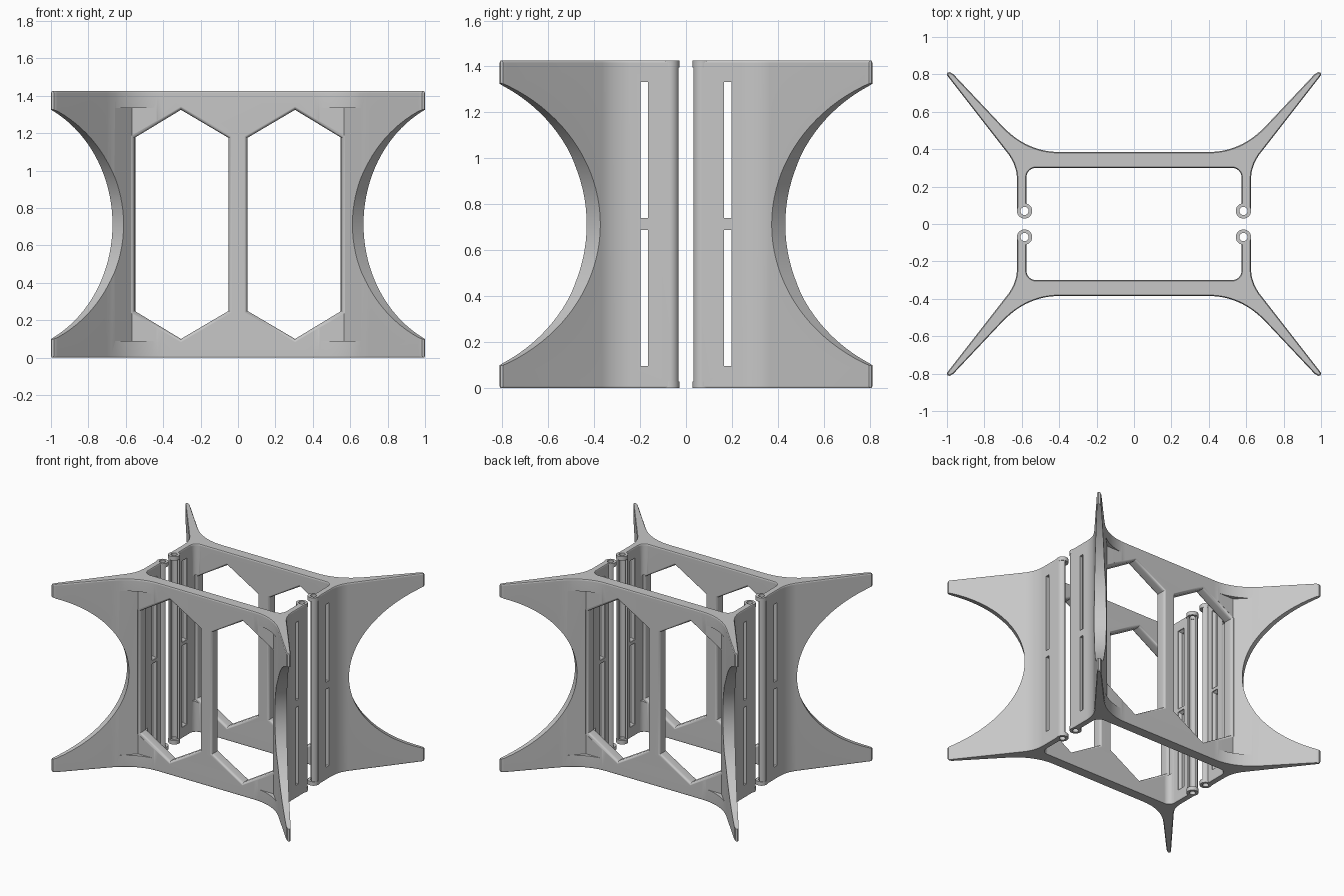
import bpy, bmesh, math
from mathutils import Vector, Matrix

if "Cube" in bpy.data.objects:
    bpy.data.objects.remove(bpy.data.objects["Cube"])

H = 1.425         # overall height
MID = H / 2

grey = bpy.data.materials.new("mid_grey")
grey.diffuse_color = (0.57, 0.57, 0.57, 1)
grey.use_nodes = True
grey.node_tree.nodes["Principled BSDF"].inputs["Base Color"].default_value = grey.diffuse_color


def offset(loop, d):
    """Move a counter-clockwise 2D loop inward by d (negative = outward)."""
    out = []
    for i, p in enumerate(loop):
        p = Vector(p)
        a = (p - Vector(loop[i - 1])).normalized()
        b = (Vector(loop[(i + 1) % len(loop)]) - p).normalized()
        na, nb = Vector((-a.y, a.x)), Vector((-b.y, b.x))
        out.append(p + (na + nb) * d / (1 + max(na.dot(nb), -0.5)))
    return out


def loft(bm, sections, mirror=False):
    """Skin matching loops of 3D points and cap both ends."""
    for sx in ((1, -1) if mirror else (1,)):
        rings = [[bm.verts.new((p[0] * sx, p[1], p[2])) for p in s] for s in sections]
        for lo, hi in zip(rings, rings[1:]):
            for i in range(len(lo)):
                bm.faces.new((lo[i - 1], lo[i], hi[i], hi[i - 1]))
        caps = [bm.faces.new(rings[0]), bm.faces.new(rings[-1])]
        for f in caps:
            f.normal_update()
        bmesh.ops.triangulate(bm, faces=caps)


def finish(name, bm):
    bm.normal_update()
    bmesh.ops.recalc_face_normals(bm, faces=bm.faces)
    me = bpy.data.meshes.new(name)
    bm.to_mesh(me)
    bm.free()
    me.materials.append(grey)
    ob = bpy.data.objects.new(name, me)
    bpy.context.collection.objects.link(ob)
    return ob


def smooth(ob):
    bpy.ops.object.select_all(action='DESELECT')
    ob.select_set(True)
    bpy.context.view_layer.objects.active = ob
    bpy.ops.object.shade_smooth_by_angle(angle=math.radians(30))
    m = ob.modifiers.new("flat_face_shading", 'WEIGHTED_NORMAL')
    m.keep_sharp = True


# --- bracket body: plate, arms and flared fins from one plan profile
right = [(0.525 + 0.05 * math.cos(a), 0.25 + 0.05 * math.sin(a))
         for a in (math.radians(90 - 15 * i) for i in range(7))]
right += [(0.575, 0.098), (0.606, 0.096), (0.610, 0.07), (0.625, 0.07),
          (0.625, 0.24), (0.629, 0.28), (0.643, 0.325), (0.665, 0.365),
          (0.988, 0.780), (1.0, 0.797), (0.998, 0.808), (0.985, 0.812), (0.965, 0.800)]
p0, p1, p2 = Vector((0.70, 0.519)), Vector((0.57, 0.385)), Vector((0.40, 0.385))
for i in range(13):
    t = i / 12
    right.append(tuple(p0 * (1 - t) ** 2 + p1 * 2 * t * (1 - t) + p2 * t * t))
plan = right + [(-x, y) for x, y in reversed(right)]
R = 0.005
bm = bmesh.new()
loft(bm, [[(p[0], p[1], z) for p in offset(plan, d)]
          for z, d in ((0, R), (R * 0.6, R * 0.6), (R * 2, 0),
                       (H - R * 2, 0), (H - R * 0.6, R * 0.6), (H, R))])
body = finish("back_bracket", bm)

# --- cutter: hexagonal windows with softened rims
hexagon = [(0.305, 0.10), (0.553, 0.25), (0.553, H - 0.25),
           (0.305, H - 0.10), (0.05, H - 0.25), (0.05, 0.25)]
bm = bmesh.new()
loft(bm, [[(p[0], y, p[1]) for p in offset(hexagon, -d)]
          for y, d in ((0.2, 0.018), (0.299, 0.018), (0.303, 0.009), (0.310, 0.003),
                       (0.320, 0), (0.365, 0), (0.375, 0.003), (0.382, 0.009),
                       (0.386, 0.018), (0.9, 0.018))],
     mirror=True)
cutters = [finish("window_cutter", bm)]

# --- cutter: removes the fillet between plate and fin, leaving it at the rims
bm = bmesh.new()
notch = [(0.38, 0.387), (0.568, 0.387), (0.70, 0.524), (0.70, 0.9), (0.38, 0.9)]
loft(bm, [[(x, y, z) for x, y in notch] for z in (0.09, H - 0.09)], mirror=True)
cutters.append(finish("fillet_cutter", bm))

# --- cutter: sweeping arc through each fin
arc = []
for i in range(41):
    a = -math.asin(0.62 / 0.687) * (1 - i / 20)
    arc.append((0.738 + 1.41 * 0.687 * (1 - math.cos(a)), MID + 0.687 * math.sin(a)))
arc += [(1.7, MID + 0.62), (1.7, MID - 0.62)]
bm = bmesh.new()
k = math.sqrt(0.5)
loft(bm, [[((s + t) * k, (s - t) * k, z) for s, z in arc] for t in (-0.35, 0.55)],
     mirror=True)
cutters.append(finish("fin_arc_cutter", bm))

# --- cutter: two narrow slots in each arm, wider on the inside
bm = bmesh.new()
for z0, z1 in ((0.096, 0.688), (0.740, 1.332)):
    slot = [(0.165, z0), (0.198, z0), (0.198, z1), (0.165, z1)]
    loft(bm, [[(x, p[0], p[1]) for p in offset(slot, -d)]
              for x, d in ((0.55, 0.014), (0.58, 0.014), (0.60, 0), (0.65, 0))],
         mirror=True)
cutters.append(finish("slot_cutter", bm))

for c in cutters:
    c.hide_render = True
    m = body.modifiers.new(c.name, 'BOOLEAN')
    m.operation, m.solver, m.object = 'DIFFERENCE', 'EXACT', c
bpy.context.view_layer.update()
dg = bpy.context.evaluated_depsgraph_get()
cut = bpy.data.meshes.new_from_object(body.evaluated_get(dg))
body.modifiers.clear()
body.data = cut
for c in cutters:
    bpy.data.objects.remove(c)


# --- hinge hooks: open tubes with closed, slightly flared end rings
def tube(bm, z0, z1, ro, ri, a0, a1, n=24):
    closed = a1 - a0 >= 360
    rows = []
    for i in range(n if closed else n + 1):
        a = math.radians(a0 + (a1 - a0) * i / n)
        rows.append([bm.verts.new((0.585 + r * math.cos(a), 0.07 + r * math.sin(a), z))
                     for r, z in ((ro, z0), (ro, z1), (ri, z1), (ri, z0))])
    pairs = list(zip(rows, rows[1:])) + ([(rows[-1], rows[0])] if closed else [])
    for p, q in pairs:
        for j in range(4):
            bm.faces.new((p[j - 1], p[j], q[j], q[j - 1]))
    if not closed:
        bm.faces.new(rows[0])
        bm.faces.new(rows[-1])


bm = bmesh.new()
tube(bm, 0.03, H - 0.03, 0.039, 0.024, -75, 160)
for z0, z1 in ((0.0, 0.03), (H - 0.03, H)):
    tube(bm, z0, z1, 0.041, 0.022, 0, 360)
bmesh.ops.recalc_face_normals(bm, faces=bm.faces)
# matching hook on the other arm
dup = bmesh.ops.duplicate(bm, geom=bm.verts[:] + bm.edges[:] + bm.faces[:])["geom"]
for v in dup:
    if isinstance(v, bmesh.types.BMVert):
        v.co.x *= -1
hooks = finish("back_hinge_hooks", bm)

# --- front bracket and hooks are the back ones turned half round
for ob, name in ((body, "front_bracket"), (hooks, "front_hinge_hooks")):
    smooth(ob)
    twin = ob.copy()
    twin.name = name
    twin.data = ob.data.copy()
    twin.data.transform(Matrix.Rotation(math.pi, 4, 'Z'))
    bpy.context.collection.objects.link(twin)
